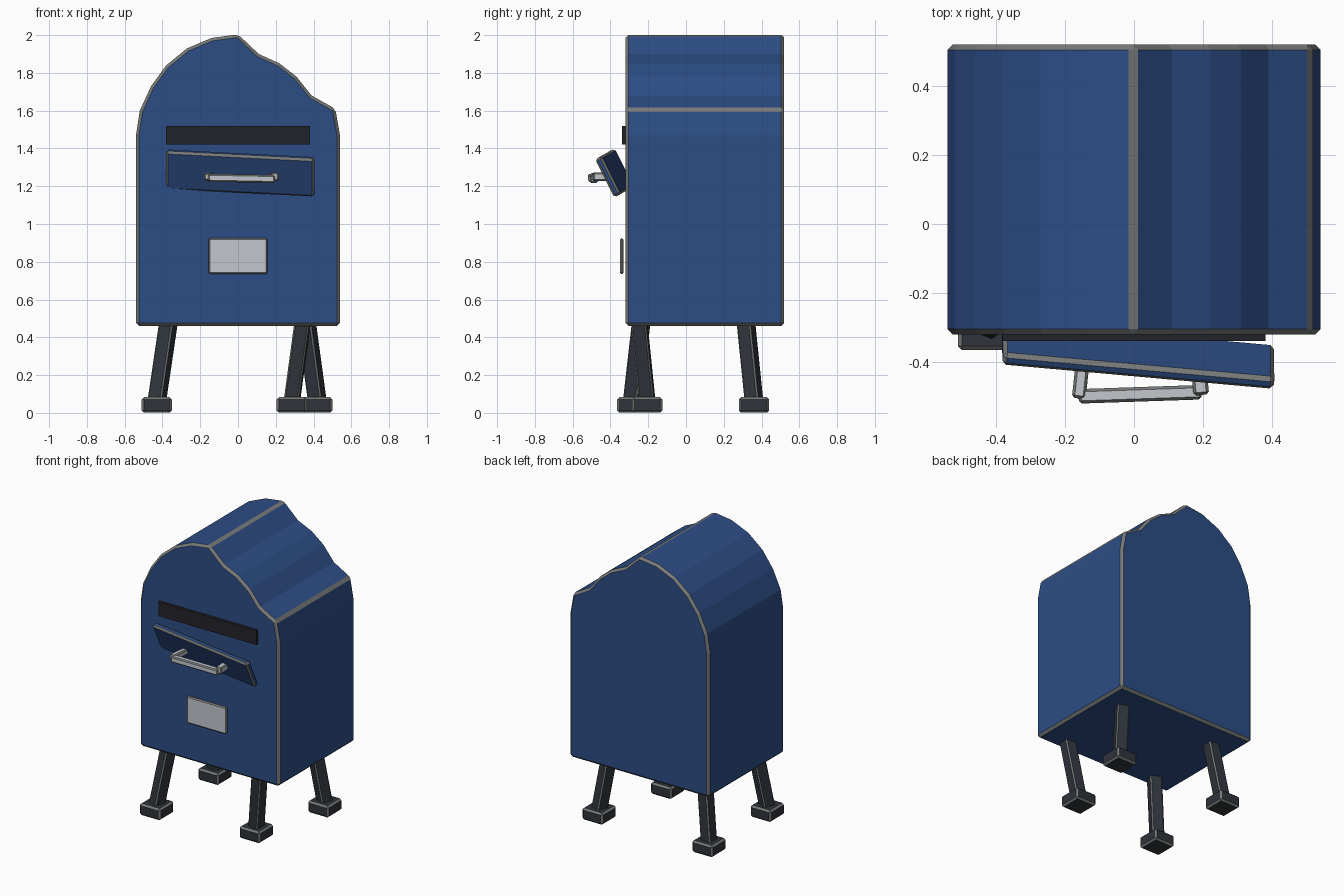
import bpy, bmesh
from math import radians
from mathutils import Matrix, Vector

cube = bpy.data.objects.get("Cube")
if cube:
    bpy.data.objects.remove(cube, do_unlink=True)


def material(name, color):
    m = bpy.data.materials.new(name)
    m.use_nodes = True
    m.diffuse_color = (*color, 1)
    bsdf = next(n for n in m.node_tree.nodes if n.type == 'BSDF_PRINCIPLED')
    bsdf.inputs["Base Color"].default_value = (*color, 1)
    return m


BLUE = material("blue paint", (0.026, 0.075, 0.24))
WORN = material("worn grey edge", (0.185, 0.19, 0.19))
IRON = material("dark iron", (0.029, 0.035, 0.045))
BLACK = material("slot black", (0.016, 0.016, 0.024))
LIGHT = material("light metal", (0.55, 0.58, 0.62))


def finish(name, bm, mat, bevel):
    """Turn a bmesh into an object with chamfered, worn edges."""
    bmesh.ops.recalc_face_normals(bm, faces=bm.faces)
    mesh = bpy.data.meshes.new(name)
    bm.to_mesh(mesh)
    bm.free()
    mesh.materials.append(mat)
    obj = bpy.data.objects.new(name, mesh)
    bpy.context.collection.objects.link(obj)
    if bevel:
        mesh.materials.append(WORN)
        mod = obj.modifiers.new("worn edges", 'BEVEL')
        mod.width = bevel
        mod.segments = 1
        mod.limit_method = 'ANGLE'
        mod.angle_limit = radians(30)
        mod.material = 1
    return obj


def box(name, center, size, mat, bevel=0, rot=None):
    bm = bmesh.new()
    m = Matrix.Translation(center) @ (rot or Matrix()) @ Matrix.Diagonal((*size, 1))
    bmesh.ops.create_cube(bm, size=1, matrix=m)
    return finish(name, bm, mat, bevel)


def beam(name, a, b, width, mat, bevel, twist=0):
    """Square bar from a to b."""
    a, b = Vector(a), Vector(b)
    rot = (b - a).to_track_quat('Z', 'Y').to_matrix().to_4x4()
    rot = rot @ Matrix.Rotation(twist, 4, 'Z')
    return box(name, (a + b) / 2, (width, width, (b - a).length), mat, bevel, rot)


# Body: dented arched profile, extruded front to back
profile = [(-.54, .46), (-.54, 1.47), (-.52, 1.6), (-.46, 1.73), (-.38, 1.84),
           (-.27, 1.93), (-.14, 1.985), (0, 2.004), (.11, 1.9), (.22, 1.85),
           (.31, 1.78), (.39, 1.68), (.515, 1.61), (.54, 1.47), (.54, .46)]
bm = bmesh.new()
face = bm.faces.new([bm.verts.new((x, -.32, z)) for x, z in profile])
ext = bmesh.ops.extrude_face_region(bm, geom=[face])
verts = [g for g in ext["geom"] if isinstance(g, bmesh.types.BMVert)]
bmesh.ops.translate(bm, verts=verts, vec=(0, .84, 0))
finish("body", bm, BLUE, .016)

# Mail slot and label plate on the front
box("mail_slot", (0, -.327, 1.47), (.76, .024, .1), BLACK)
box("label_plate", (0, -.34, .83), (.31, .02, .19), LIGHT, .008)

# Crooked flap hanging off the front
across = Vector((.78, -.07, -.04)).normalized()
up = Vector((0, -.1, .2))
up = (up - across * up.dot(across)).normalized()
out = across.cross(up)
tilt = Matrix((across, up, out)).transposed().to_4x4()
box("flap", (.012, -.379, 1.27), (.79, .225, .04), BLUE, .012, tilt)

# Bent handle on the flap
beam("handle_bar", (-.16, -.499, 1.245), (.195, -.487, 1.238), .042, LIGHT, .008)
beam("handle_post_right", (-.145, -.365, 1.25), (-.16, -.505, 1.25), .04, LIGHT, .008)
beam("handle_post_left", (.185, -.39, 1.25), (.195, -.495, 1.25), .045, LIGHT, .008)

# Splayed legs with block feet, one of them knocked inwards
legs = {"front_right": ((-.43, -.285), (-.365, -.235)),
        "back_right": ((-.43, .36), (-.365, .315)),
        "back_left": ((.42, .36), (.36, .315)),
        "front_left": ((.285, -.205), (.345, -.25))}
for name, (foot, top) in legs.items():
    beam(name + "_leg", (*foot, .06), (*top, .5), .08, IRON, .008, radians(30))
    box(name + "_foot", (*foot, .042), (.16, .16, .082), IRON, .012)
